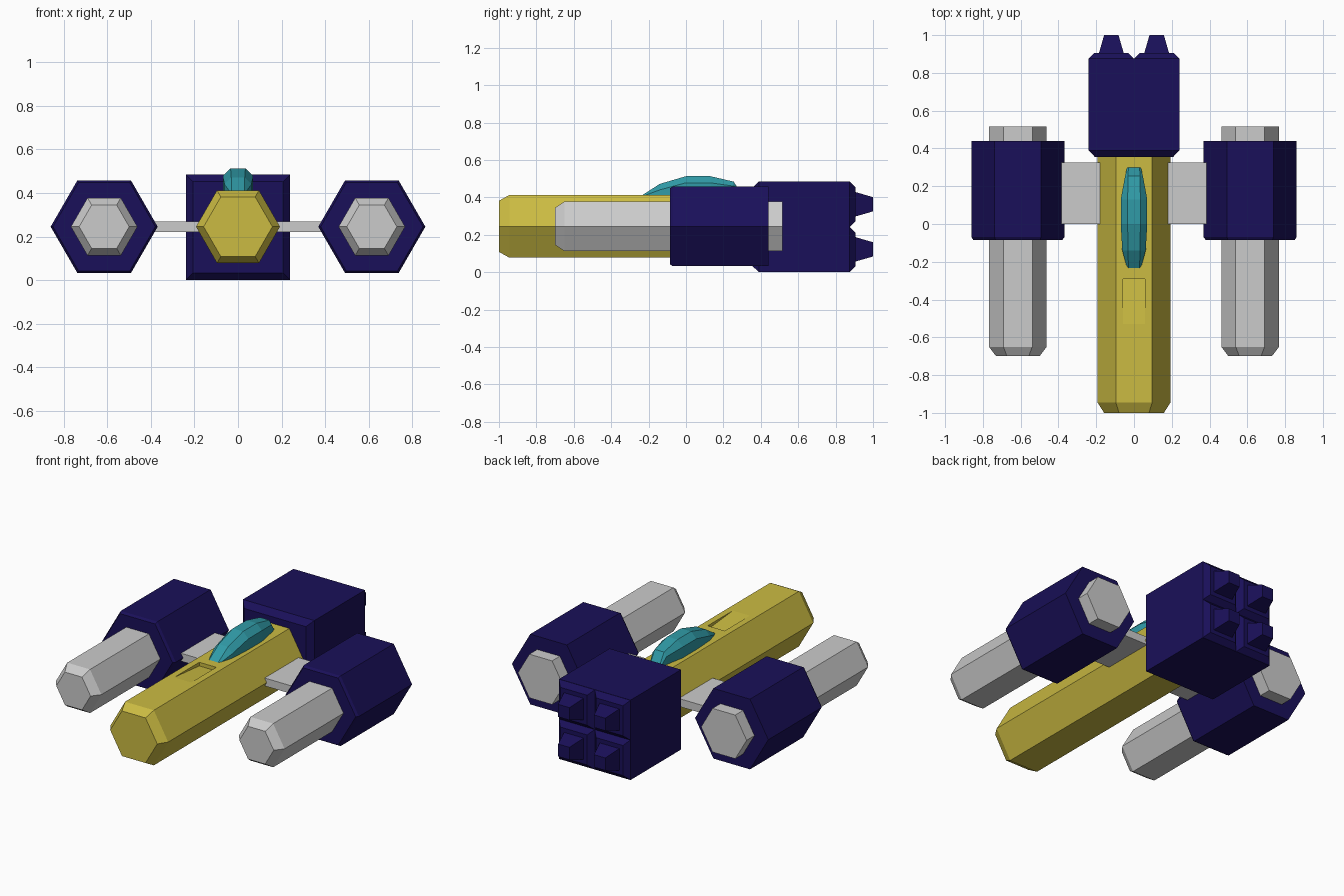
import bpy, bmesh, math

if "Cube" in bpy.data.objects:
    bpy.data.objects.remove(bpy.data.objects["Cube"])

ZC = 0.245  # height of the shared centre line


def material(name, rgb):
    m = bpy.data.materials.new(name)
    m.diffuse_color = (*rgb, 1)
    m.use_nodes = True
    m.node_tree.nodes["Principled BSDF"].inputs["Base Color"].default_value = m.diffuse_color
    return m


NAVY = material("navy", (0.010, 0.005, 0.10))
YELLOW = material("yellow", (0.60, 0.50, 0.055))
TEAL = material("teal", (0.03, 0.33, 0.39))


def loft(name, rings, mat=None):
    """Skin a closed, capped body through rings of points."""
    bm = bmesh.new()
    loops = [[bm.verts.new(p) for p in ring] for ring in rings]
    n = len(loops[0])
    for a, b in zip(loops, loops[1:]):
        for i in range(n):
            j = (i + 1) % n
            bm.faces.new((a[i], a[j], b[j], b[i]))
    bm.faces.new(loops[0])
    bm.faces.new(loops[-1])
    bmesh.ops.recalc_face_normals(bm, faces=bm.faces)
    me = bpy.data.meshes.new(name)
    bm.to_mesh(me)
    bm.free()
    ob = bpy.data.objects.new(name, me)
    bpy.context.collection.objects.link(ob)
    if mat:
        me.materials.append(mat)
    return ob


def hexagon(x, y, r):
    return [(x + r * math.cos(k * math.pi / 3), y, ZC + r * math.sin(k * math.pi / 3))
            for k in range(6)]


def rect(x, y, z, hx, hz):
    return [(x - hx, y, z - hz), (x + hx, y, z - hz), (x + hx, y, z + hz), (x - hx, y, z + hz)]


# Hexagonal fuselage with chamfered nose
fuselage = loft("fuselage", [hexagon(0, -1.0, 0.158), hexagon(0, -0.945, 0.193),
                             hexagon(0, 0.42, 0.193)], YELLOW)

# Sloping intake recess on top of the nose
prof = [(-0.54, 0.413), (-0.29, 0.390), (-0.29, 0.45), (-0.54, 0.45)]
cutter = loft("intake_cutter", [[(x, y, z) for y, z in prof] for x in (-0.057, 0.057)])
cutter.hide_render = True
cutter.hide_set(True)
cut = fuselage.modifiers.new("intake", 'BOOLEAN')
cut.object = cutter
cut.operation = 'DIFFERENCE'
cut.solver = 'EXACT'

# Faceted canopy: (y, half width, shoulder half width, shoulder z, top z)
stations = [(-0.235, 0.036, 0.030, 0.405, 0.411),
            (-0.14, 0.062, 0.031, 0.44, 0.472),
            (0.0, 0.070, 0.034, 0.478, 0.513),
            (0.13, 0.070, 0.034, 0.478, 0.513),
            (0.255, 0.047, 0.031, 0.46, 0.484),
            (0.30, 0.036, 0.030, 0.405, 0.413)]
loft("canopy", [[(-w, y, 0.39), (w, y, 0.39), (w, y, s), (t, y, z), (-t, y, z), (-w, y, s)]
                for y, w, t, s, z in stations], TEAL)

# Main engine block, chamfered at the front
loft("engine_block", [rect(0, 0.355, 0.2425, 0.207, 0.21), rect(0, 0.39, 0.2425, 0.24, 0.2425),
                      rect(0, 0.875, 0.2425, 0.24, 0.2425)], NAVY)

# Four bevelled rear pads, each with a tapered thruster
for x in (-0.12, 0.12):
    for z in (0.122, 0.363):
        loft("rear_pad", [rect(x, 0.87, z, 0.12, 0.121), rect(x, 0.875, z, 0.12, 0.121),
                          rect(x, 0.905, z, 0.09, 0.091)], NAVY)
        loft("thruster", [rect(x, 0.90, z, 0.067, 0.067), rect(x, 1.0, z, 0.038, 0.038)], NAVY)

# Side pods, their inner barrels and the short wings that carry them
for s in (-1, 1):
    x = 0.615 * s
    loft("side_pod", [hexagon(x, -0.085, 0.235), hexagon(x, -0.07, 0.246),
                      hexagon(x, 0.44, 0.246)], NAVY)
    loft("pod_barrel", [hexagon(x, -0.70, 0.115), hexagon(x, -0.65, 0.153),
                        hexagon(x, 0.515, 0.153)])
    loft("wing", [rect(0.27 * s, 0.0, ZC, 0.13, 0.024), rect(0.27 * s, 0.325, ZC, 0.13, 0.024)])
